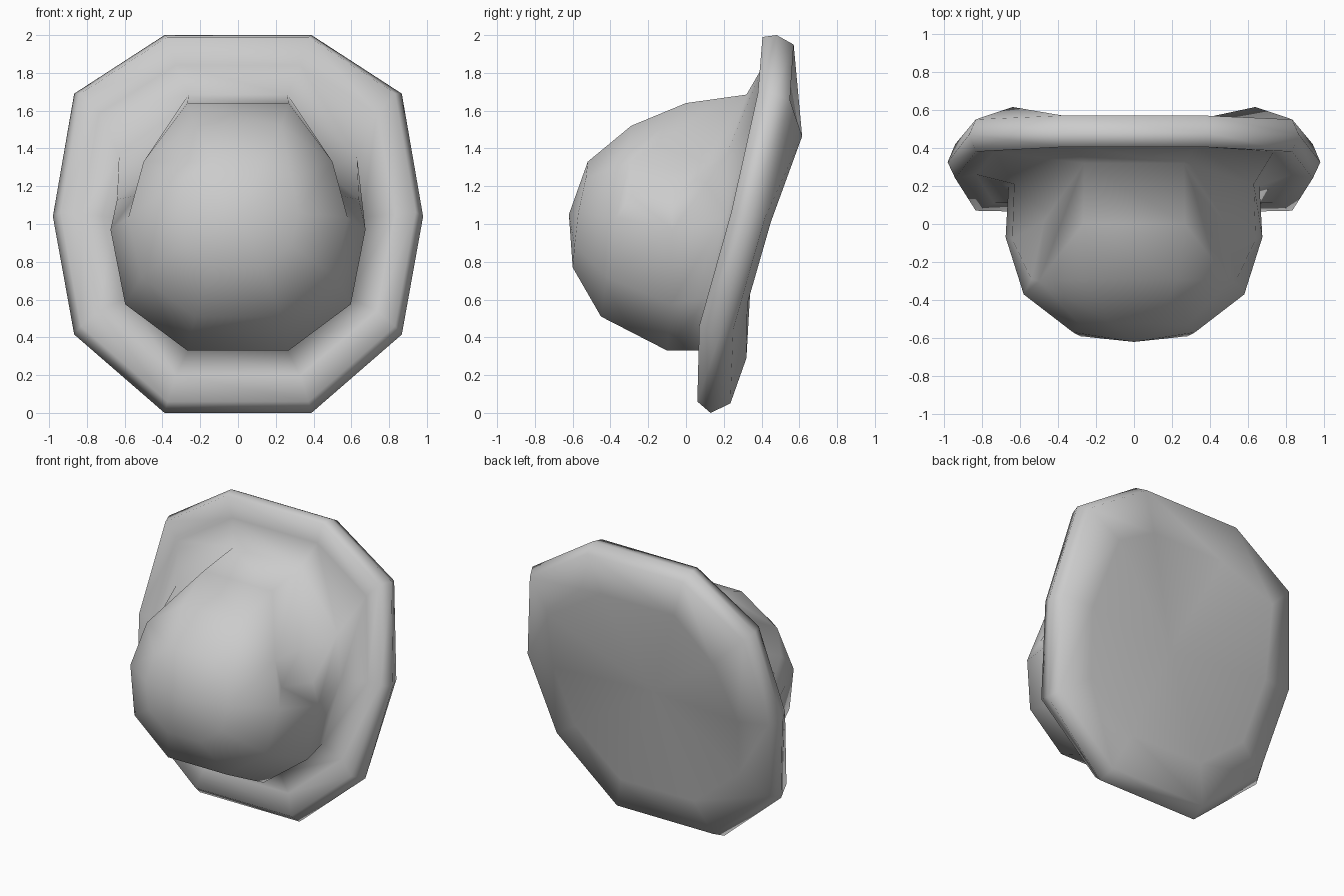
import bpy, bmesh

if "Cube" in bpy.data.objects:
    bpy.data.objects.remove(bpy.data.objects["Cube"])

# Ten-sided outline: half-side factors from the top corner down to the bottom corner
FX = (0.397, 0.885, 1.0, 0.885, 0.397)
FZ = (1.0, 0.69, 0.04, -0.585, -1.0)
bm = bmesh.new()


def ring(half_width, z_top, z_bottom, ys):
    """Symmetric ten-sided ring; ys gives the depth of each corner, top to bottom."""
    mid, half = (z_top + z_bottom) / 2, (z_top - z_bottom) / 2
    pts = [(half_width * fx, y, mid + half * fz) for fx, fz, y in zip(FX, FZ, ys)]
    pts += [(-x, y, z) for x, y, z in reversed(pts)]
    return [bm.verts.new(p) for p in pts]


def bridge(a, b, skip=()):
    for i in range(10):
        if i not in skip:
            j = (i + 1) % 10
            bm.faces.new((a[i], a[j], b[j], b[i]))


def cap(r, pole):
    v = bm.verts.new(pole)
    for i in range(10):
        bm.faces.new((r[i], r[(i + 1) % 10], v))


# Brim: back panel, rounded rim, front channel
back = ring(0.72, 1.68, 0.29, (0.54, 0.615, 0.45, 0.325, 0.32))
back_lip = ring(0.94, 1.95, 0.05, (0.57, 0.55, 0.42, 0.25, 0.235))
rim = ring(0.98, 2.0, 0.0, (0.48, 0.47, 0.325, 0.18, 0.13))
front_lip = ring(0.94, 1.99, 0.06, (0.405, 0.38, 0.24, 0.07, 0.06))
channel = ring(0.83, 1.84, 0.20, (0.41, 0.38, 0.26, 0.11, 0.09))
# Crown: base and domed rings leaning with the brim
base = ring(0.66, 1.685, 0.33, (0.32, 0.21, 0.20, 0.11, 0.09))
crown1 = ring(0.675, 1.64, 0.33, (0.0, -0.02, -0.07, -0.08, -0.10))
crown2 = ring(0.58, 1.52, 0.51, (-0.29, -0.31, -0.37, -0.42, -0.45))
crown3 = ring(0.32, 1.33, 0.77, (-0.52, -0.53, -0.57, -0.59, -0.60))

cap(back, (0, 0.36, 1.0))
for a, b in ((back, back_lip), (back_lip, rim), (rim, front_lip),
             (front_lip, channel), (channel, base), (crown2, crown3)):
    bridge(a, b)
bridge(base, crown1, (0, 8))
bridge(crown1, crown2, (0, 1, 7, 8))
cap(crown3, (0, -0.62, 1.05))

# Pinched dents on both upper sides of the crown
for t, u, m, low, s in ((0, 1, 2, 3, 1), (9, 8, 7, 6, -1)):
    base[u].co = (0.63 * s, 0.21, 1.36)
    crown1[u].co = (0.64 * s, -0.08, 1.13)
    crown1[m].co.z = 0.97
    crown1[low].co.z = 0.575
    crown2[u].co = (0.50 * s, -0.30, 1.33)
    corner = bm.verts.new((0.54 * s, -0.29, 1.15))
    floor = bm.verts.new((0.47 * s, 0.02, 1.27))
    bm.faces.new((base[t], crown1[t], crown2[u]))
    bm.faces.new((crown1[t], crown2[t], crown2[u]))
    bm.faces.new((crown2[u], corner, crown2[m]))
    bm.faces.new((corner, crown1[u], crown1[m], crown2[m]))
    edge = (base[t], crown2[u], corner, crown1[u], base[u])
    for i in range(5):
        bm.faces.new((edge[i], edge[(i + 1) % 5], floor))

bmesh.ops.recalc_face_normals(bm, faces=bm.faces)
for f in bm.faces:
    f.smooth = True
mesh = bpy.data.meshes.new("domed_crown_with_brim")
bm.to_mesh(mesh)
bm.free()
obj = bpy.data.objects.new("domed_crown_with_brim", mesh)
bpy.context.collection.objects.link(obj)
